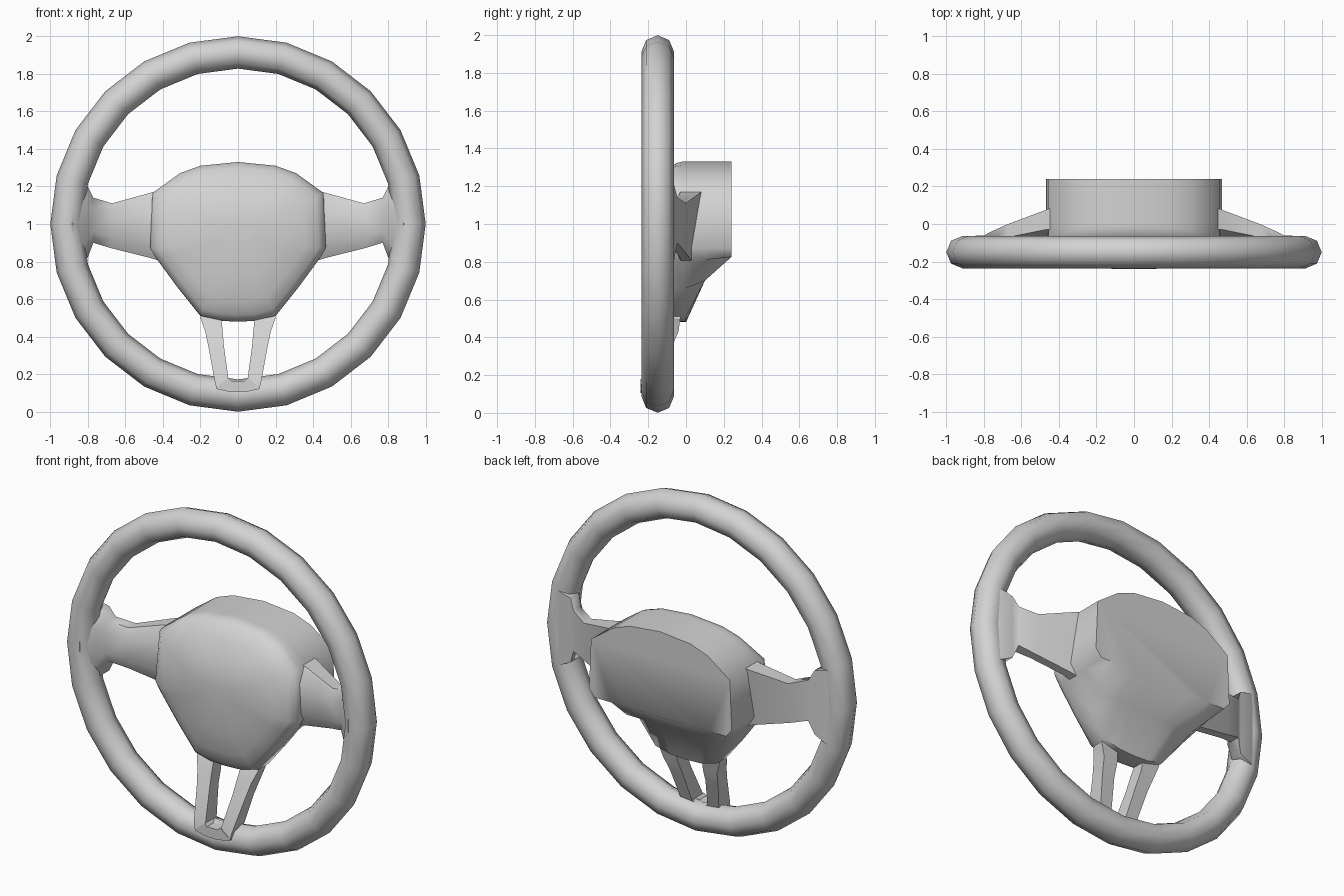
import bpy
import bmesh
from math import radians

# Remove the default cube
if "Cube" in bpy.data.objects:
    bpy.data.objects.remove(bpy.data.objects["Cube"], do_unlink=True)

# Single material
GREY = (0.65, 0.65, 0.65, 1.0)
grey = bpy.data.materials.new("light grey")
grey.use_nodes = True
grey.diffuse_color = GREY
bsdf = next(n for n in grey.node_tree.nodes if n.type == "BSDF_PRINCIPLED")
bsdf.inputs["Base Color"].default_value = GREY


def finish(obj, angle):
    """Give the part its material and smooth shading with sharp edges."""
    obj.data.materials.clear()
    obj.data.materials.append(grey)
    bpy.ops.object.select_all(action="DESELECT")
    obj.select_set(True)
    bpy.context.view_layer.objects.active = obj
    bpy.ops.object.shade_smooth_by_angle(angle=radians(angle))


def loft(name, rings, angle=35, mirror=False):
    """Skin a row of closed rings and cap both ends."""
    bm = bmesh.new()
    rows = [[bm.verts.new(p) for p in ring] for ring in rings]
    n = len(rows[0])
    for a, b in zip(rows, rows[1:]):
        for i in range(n):
            j = (i + 1) % n
            bm.faces.new((a[i], a[j], b[j], b[i]))
    bm.faces.new(rows[0])
    bm.faces.new(rows[-1])
    bmesh.ops.recalc_face_normals(bm, faces=bm.faces)
    mesh = bpy.data.meshes.new(name)
    bm.to_mesh(mesh)
    bm.free()
    obj = bpy.data.objects.new(name, mesh)
    bpy.context.collection.objects.link(obj)
    finish(obj, angle)
    if mirror:
        obj.modifiers.new("mirror", "MIRROR").use_axis[0] = True


# Rim
bpy.ops.mesh.primitive_torus_add(
    major_segments=24, minor_segments=8, major_radius=0.913, minor_radius=0.086,
    location=(0, -0.15, 1.0), rotation=(radians(90), 0, 0))
rim = bpy.context.object
rim.name = "rim"
finish(rim, 60)

# Hub: half outline from top to bottom, mirrored into full rings
OUTLINE = [(0, 1.33), (0.2, 1.31), (0.31, 1.27), (0.455, 1.165), (0.468, 0.87),
           (0.43, 0.81), (0.32, 0.66), (0.2, 0.51), (0.1, 0.485), (0, 0.48)]
MIDDLE = 0.95


def hub_ring(y, scale=1.0, floor=0.0, lean=0.0):
    """One hub section; lean pushes everything below the top edge forward."""
    half = []
    for x, z in OUTLINE:
        z = max(floor, MIDDLE + (z - MIDDLE) * scale)
        forward = lean * min(1, (OUTLINE[0][1] - z) / 0.25)
        half.append((x * scale, y - forward, z))
    return half + [(-x, d, z) for x, d, z in half[-2:0:-1]]


LEAN = 0.07
loft("hub", [
    hub_ring(-0.13, 0.2, lean=LEAN),
    hub_ring(-0.12, 0.5, lean=LEAN),
    hub_ring(-0.1, 0.77, lean=LEAN),
    hub_ring(-0.075, 0.92, lean=LEAN),
    hub_ring(-0.05, 0.98, lean=LEAN),
    hub_ring(-0.02, lean=LEAN),
    hub_ring(0.0),
    hub_ring(0.1, floor=0.7),
    hub_ring(0.24, floor=0.825),
], angle=55)


# Side spokes: x, top z, bottom z, front y, upper back y, lower back y
def spoke_ring(x, top, low, front, back_top, back_low):
    span = top - low
    edge = front + 0.3 * (back_top - front)
    return [(x, back_top, top), (x, edge, top), (x, front, top - 0.25 * span),
            (x, front, low + 0.25 * span), (x, edge, low), (x, back_low, low)]


loft("side_spoke", [spoke_ring(*s) for s in [
    (0.37, 1.19, 0.79, -0.09, 0.11, 0.04),
    (0.47, 1.165, 0.82, -0.075, 0.075, 0.02),
    (0.67, 1.11, 0.87, -0.1, 0.0, -0.02),
    (0.77, 1.14, 0.9, -0.14, -0.045, -0.045),
    (0.8, 1.2, 0.82, -0.17, -0.062, -0.062),
    (0.88, 1.22, 0.78, -0.225, -0.063, -0.063),
    (0.95, 1.15, 0.85, -0.18, -0.11, -0.11),
]], angle=50, mirror=True)


# Lower arms: z, inner x, outer x, front y, back y
def arm_ring(z, inner, outer, front, back):
    return [(inner, front, z), (outer, front, z), (outer, back, z), (inner, back, z)]


loft("lower_arm", [arm_ring(*s) for s in [
    (0.55, 0.09, 0.19, -0.07, -0.01),
    (0.5, 0.088, 0.2, -0.1, -0.03),
    (0.43, 0.082, 0.175, -0.13, -0.04),
    (0.35, 0.075, 0.158, -0.16, -0.075),
    (0.17, 0.05, 0.125, -0.235, -0.13),
    (0.125, 0.045, 0.115, -0.24, -0.15),
]], angle=25, mirror=True)

# Plate joining the two arms at the rim
loft("lower_bridge", [
    [(x, -0.24, low), (x, -0.24, top), (x, -0.13, top), (x, -0.13, low)]
    for x, low, top in [(-0.115, 0.122, 0.13), (-0.05, 0.108, 0.18), (-0.035, 0.105, 0.165),
                        (0.035, 0.105, 0.165), (0.05, 0.108, 0.18), (0.115, 0.122, 0.13)]
], angle=25)
